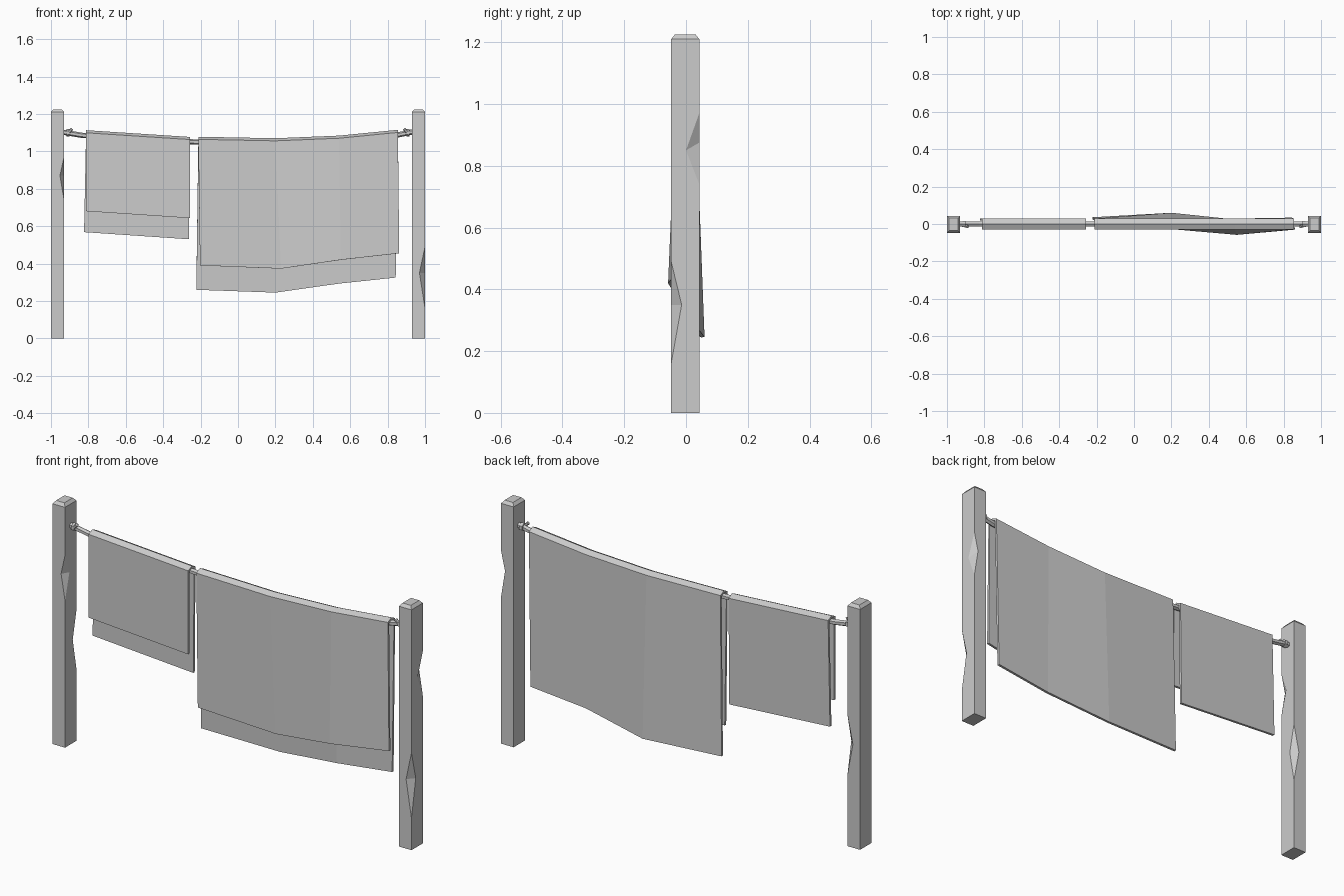
import bpy, bmesh, math
from mathutils import Vector

cube = bpy.data.objects.get("Cube")
if cube:
    bpy.data.objects.remove(cube, do_unlink=True)

grey = bpy.data.materials.new("plain_grey")
grey.use_nodes = True
grey.diffuse_color = (0.6, 0.6, 0.6, 1)
grey.node_tree.nodes["Principled BSDF"].inputs["Base Color"].default_value = (0.6, 0.6, 0.6, 1)


def finish(name, bm, fix_normals=True):
    if fix_normals:
        bmesh.ops.recalc_face_normals(bm, faces=bm.faces)
    mesh = bpy.data.meshes.new(name)
    bm.to_mesh(mesh)
    bm.free()
    mesh.materials.append(grey)
    obj = bpy.data.objects.new(name, mesh)
    bpy.context.collection.objects.link(obj)
    return obj


def post(name, x0, x1, notches):
    """Square post with a chamfered top; notches maps a corner to
    (low z, mid z, high z, cut depth in x, cut depth in y, tilt)."""
    bm = bmesh.new()
    y0, y1 = -0.048, 0.043
    corners = [(x0, y0), (x1, y0), (x1, y1), (x0, y1)]
    toward_next, toward_prev, caps = [], [], []
    for i, (x, y) in enumerate(corners):
        sx, sy = (1 if x == x0 else -1), (1 if y == y0 else -1)
        low, top = bm.verts.new((x, y, 0)), bm.verts.new((x, y, 1.21))
        caps.append(bm.verts.new((x + sx * 0.012, y + sy * 0.012, 1.225)))
        right, left = [low], [low]
        if i in notches:
            zl, zm, zh, dx, dy, tilt = notches[i]
            a, b = bm.verts.new((x, y, zl)), bm.verts.new((x, y, zh))
            on_y_face = bm.verts.new((x + sx * dx, y, zm + tilt))
            on_x_face = bm.verts.new((x, y + sy * dy, zm))
            bm.faces.new((a, on_y_face, on_x_face))
            bm.faces.new((b, on_x_face, on_y_face))
            # even corners lead into a y-facing side, odd ones into an x-facing side
            nxt, prv = (on_y_face, on_x_face) if i % 2 == 0 else (on_x_face, on_y_face)
            right += [a, nxt, b]
            left += [a, prv, b]
        toward_next.append(right + [top])
        toward_prev.append(left + [top])
    for i in range(4):
        j = (i + 1) % 4
        bm.faces.new(toward_next[i][::-1] + toward_prev[j])
        bm.faces.new((toward_next[i][-1], toward_next[j][-1], caps[j], caps[i]))
    bm.faces.new(caps)
    bm.faces.new([c[0] for c in toward_next][::-1])
    return finish(name, bm)


def cloth(name, columns):
    """Folded sheet hung over the rope; each column is
    (ridge x, ridge z, front x, y, z, back x, y, z)."""
    bm = bmesh.new()
    rows = []
    for x, z, fx, fy, fz, bx, by, bz in columns:
        profile = [(fx, fy, fz), (x, -0.029, z - 0.014), (x, 0, z),
                   (x, 0.029, z - 0.014), (bx, by, bz)]
        rows.append([bm.verts.new(p) for p in profile])
    for a, b in zip(rows, rows[1:]):
        for k in range(4):
            bm.faces.new((a[k], b[k], b[k + 1], a[k + 1]))
    obj = finish(name, bm, False)
    solid = obj.modifiers.new("thickness", "SOLIDIFY")
    solid.thickness = 0.012
    solid.offset = -1
    return obj


def tube(name, points, radius, sides=6):
    """Faceted tube along a path in 3D."""
    bm = bmesh.new()
    pts = [Vector(p) for p in points]
    rings = []
    for i, p in enumerate(pts):
        d = (pts[min(i + 1, len(pts) - 1)] - pts[max(i - 1, 0)]).normalized()
        u = d.cross(Vector((0, 1, 0))).normalized()
        v = d.cross(u)
        angles = [math.tau * k / sides for k in range(sides)]
        rings.append([bm.verts.new(p + (u * math.cos(t) + v * math.sin(t)) * radius)
                      for t in angles])
    for a, b in zip(rings, rings[1:]):
        for k in range(sides):
            m = (k + 1) % sides
            bm.faces.new((a[k], a[m], b[m], b[k]))
    bm.faces.new(rings[0])
    bm.faces.new(rings[-1])
    return finish(name, bm)


# Posts with chipped inner and outer edges
post("right_post", -1.0, -0.93, {1: (0.74, 0.87, 0.97, 0.022, 0.035, 0),
                                 2: (0.36, 0.52, 0.66, 0.03, 0.03, 0)})
post("left_post", 0.93, 1.0, {1: (0.16, 0.35, 0.49, 0.03, 0.034, 0),
                              2: (0.74, 0.85, 0.97, 0.022, 0.043, 0.025)})

# Sagging rope
tube("rope", [(-0.94, 0, 1.103), (-0.83, 0, 1.085), (-0.23, 0, 1.05), (0.2, 0, 1.043),
              (0.55, 0, 1.055), (0.85, 0, 1.087), (0.94, 0, 1.105)], 0.014)

# Knots with a loose tail at each end
for side, label in ((-1, "right"), (1, "left")):
    tube(label + "_knot", [(side * 0.917, 0, 1.1), (side * 0.901, 0, 1.1)], 0.02)
    tube(label + "_rope_tail", [(side * 0.915, -0.008, 1.09),
                                (side * 0.888, -0.014, 1.12)], 0.008)

# Hanging cloths
cloth("small_cloth", [(-0.812, 1.113, -0.812, -0.03, 0.68, -0.823, 0.03, 0.568),
                      (-0.257, 1.077, -0.257, -0.03, 0.643, -0.262, 0.03, 0.53)])
cloth("large_cloth", [(-0.212, 1.078, -0.203, -0.03, 0.39, -0.223, 0.036, 0.26),
                      (0.2, 1.07, 0.23, -0.03, 0.373, 0.2, 0.06, 0.245),
                      (0.54, 1.084, 0.55, -0.058, 0.42, 0.54, 0.024, 0.293),
                      (0.855, 1.115, 0.862, -0.03, 0.455, 0.843, 0.034, 0.325)])
